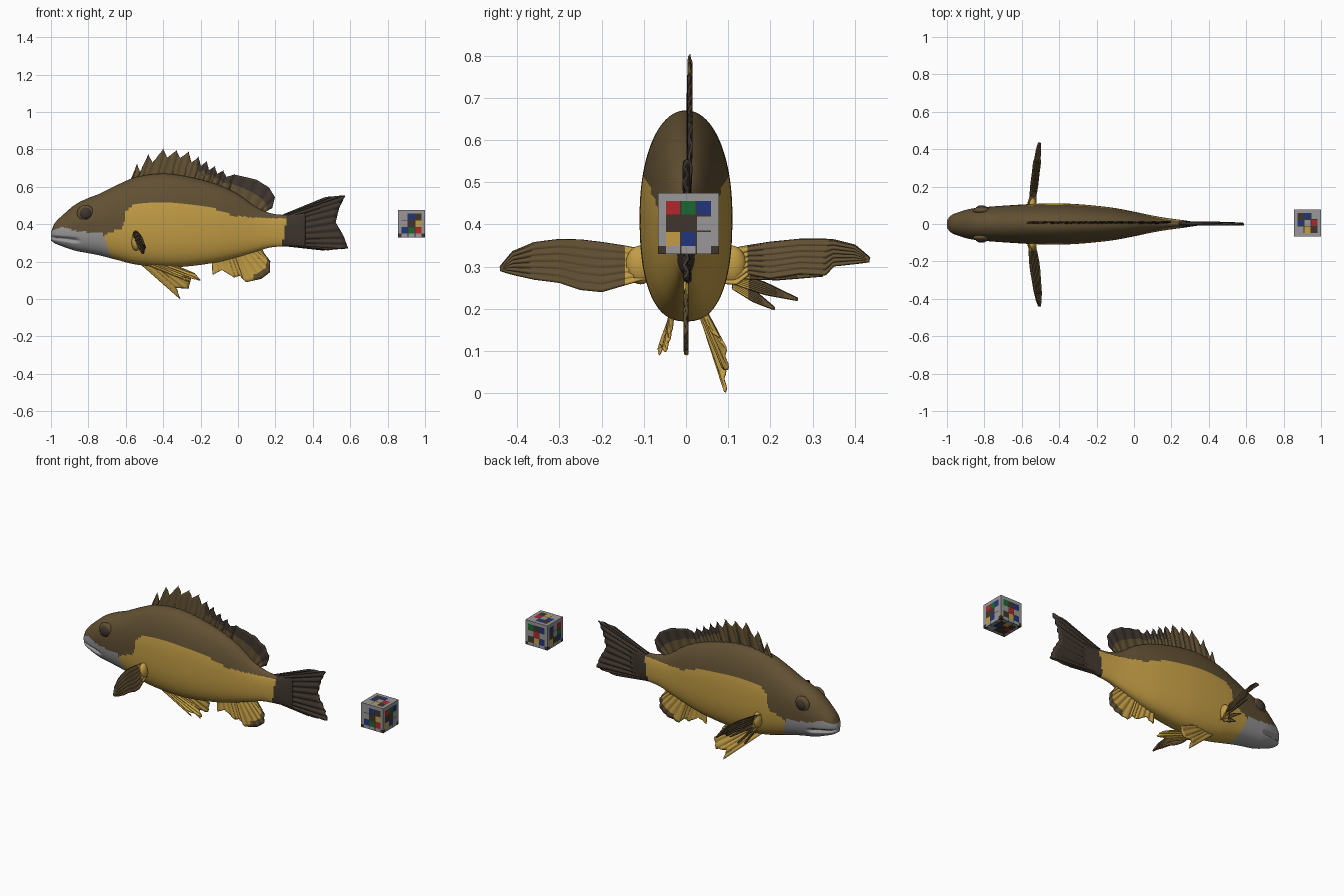
import bpy, bmesh, math
from mathutils import Vector

if "Cube" in bpy.data.objects:
    bpy.data.objects.remove(bpy.data.objects["Cube"])

def material(name, rgb):
    m = bpy.data.materials.new(name)
    m.diffuse_color = (*rgb, 1)
    m.use_nodes = True
    m.node_tree.nodes["Principled BSDF"].inputs["Base Color"].default_value = m.diffuse_color
    return m

BROWN = material("olive_brown", (.12, .08, .033))
YELLOW = material("golden_yellow", (.55, .34, .06))
DARK = material("dark_brown", (.05, .036, .027))
GREY = material("pale_grey", (.32, .31, .31))
RED = material("red", (.45, .02, .025))
GREEN = material("green", (.01, .14, .03))
BLUE = material("blue", (.015, .035, .2))

def finish(name, bm, mats, smooth=True):
    bmesh.ops.recalc_face_normals(bm, faces=bm.faces)
    me = bpy.data.meshes.new(name)
    bm.to_mesh(me)
    bm.free()
    for m in mats:
        me.materials.append(m)
    ob = bpy.data.objects.new(name, me)
    bpy.context.collection.objects.link(ob)
    for p in me.polygons:
        p.use_smooth = smooth
    return ob

def lerp_table(pts, x):
    for (a, p), (b, q) in zip(pts, pts[1:]):
        if x <= b:
            return p + (q - p) * max(0, (x - a) / (b - a))
    return pts[-1][1]

# Body stations: x, bottom, top, half width
KEYS = [(-1, .312, .36, .022), (-.98, .298, .405, .045), (-.93, .278, .455, .066),
        (-.87, .258, .505, .082), (-.8, .245, .54, .09), (-.74, .233, .563, .095),
        (-.65, .21, .608, .101), (-.55, .185, .65, .107), (-.42, .172, .67, .11),
        (-.3, .172, .66, .106), (-.12, .195, .615, .088), (0, .225, .56, .066),
        (.1, .255, .49, .045), (.17, .275, .46, .033), (.25, .282, .45, .022),
        (.36, .285, .46, .006)]

def station(x):
    """Smooth interpolation of the body stations."""
    i = max(j for j in range(len(KEYS) - 1) if KEYS[j][0] <= x + 1e-9)
    a, b = KEYS[i], KEYS[i + 1]
    p, q = KEYS[max(i - 1, 0)], KEYS[min(i + 2, len(KEYS) - 1)]
    h = b[0] - a[0]
    t = (x - a[0]) / h
    out = []
    for c in (1, 2, 3):
        m0 = (b[c] - p[c]) / (b[0] - p[0]) * h
        m1 = (q[c] - a[c]) / (q[0] - a[0]) * h
        out.append((2*t**3 - 3*t*t + 1) * a[c] + (t**3 - 2*t*t + t) * m0
                   + (3*t*t - 2*t**3) * b[c] + (t**3 - t*t) * m1)
    return out

# Colour borders along the body
LIP = [(-1, .365), (-.94, .385), (-.85, .362), (-.72, .35)]
FLANK = [(-.73, .33), (-.71, .345), (-.61, .385), (-.6, .465), (-.56, .503), (-.4, .512),
         (-.2, .505), (-.12, .48), (-.02, .445), (.1, .435), (.25, .43)]

def body_colour(c):
    if c.x > .25 + (c.z - .37) * .15:
        return 2
    if c.x < -.72 + max(0, .34 - c.z) * .35 and c.z < lerp_table(LIP, c.x):
        return 3
    return 1 if c.x > -.73 and c.z < lerp_table(FLANK, c.x) else 0

# Body: lofted rings with a groove for the mouth
bm = bmesh.new()
N, R = 150, 100
rings = []
for i in range(N + 1):
    x = -1 + 1.36 * (i / N) ** 1.25
    zb, zt, w = station(min(x, .3599))
    zc, h = (zb + zt) / 2, (zt - zb) / 2
    ring = []
    for j in range(R):
        a = 2 * math.pi * j / R
        c, s = math.cos(a), math.sin(a)
        e = 2 / (2.1 if s > 0 else 2.5)
        y = w * math.copysign(abs(c) ** e, c)
        z = zc + h * math.copysign(abs(s) ** e, s)
        if x < -.84:
            mouth = .33 - (x + 1) * .12
            y *= 1 - .3 * min(1, (-.84 - x) / .04) * math.exp(-((z - mouth) / .008) ** 2)
        ring.append(bm.verts.new((x, y, z)))
    rings.append(ring)
for a, b in zip(rings, rings[1:]):
    for j in range(R):
        bm.faces.new((a[j], a[(j + 1) % R], b[(j + 1) % R], b[j]))
bm.faces.new(rings[0])
bm.faces.new(rings[-1])
for f in bm.faces:
    f.material_index = body_colour(f.calc_center_median())
finish("body", bm, [BROWN, YELLOW, DARK, GREY])

def fin(name, pairs, mats, rule=lambda v, c: 0, push=(0, .003, 0), waves=0, across=False,
        k=8, n=10, thick=.006):
    """Sheet between paired edge points, rippled into rays and thickened."""
    bm = bmesh.new()
    rows = []
    steps = (len(pairs) - 1) * k
    for i in range(steps + 1):
        s = min(i // k, len(pairs) - 2)
        t = i / k - s
        lo = Vector(pairs[s][0]).lerp(Vector(pairs[s + 1][0]), t)
        hi = Vector(pairs[s][1]).lerp(Vector(pairs[s + 1][1]), t)
        row = []
        for j in range(n + 1):
            phase = (j / n if across else i / steps) * waves * 2 * math.pi
            row.append(bm.verts.new(lo.lerp(hi, j / n) + Vector(push) * math.sin(phase)))
        rows.append(row)
    for a, b in zip(rows, rows[1:]):
        for j in range(n):
            f = bm.faces.new((a[j], a[j + 1], b[j + 1], b[j]))
            f.material_index = rule((j + .5) / n, f.calc_center_median())
    ob = finish(name, bm, mats)
    mod = ob.modifiers.new("thickness", 'SOLIDIFY')
    mod.thickness, mod.offset = thick, 0
    return ob

# Dorsal fin: jagged spiny front, rounded soft rear
SPINES = [(-.54, .72), (-.48, .77), (-.4, .80), (-.33, .792), (-.265, .785), (-.212, .757),
          (-.168, .735), (-.125, .708), (-.08, .685), (-.02, .665)]

def root(x):
    return (x, .006, station(x)[1] - .02)

pairs = []
for i, (x, z) in enumerate(SPINES):
    pairs.append((root(x - .035), (x, .01, z)))
    if i < len(SPINES) - 1:
        nx, nz = SPINES[i + 1]
        drop = .045 - .004 * i
        pairs.append((root(x * .7 + nx * .3 - .035),
                      (x * .7 + nx * .3, .01, min(z, nz) - drop)))
for b, x, z in ((0, .04, .652), (.05, .1, .637), (.09, .165, .597), (.11, .197, .545), (.125, .183, .487)):
    pairs.append((root(b), (x, .01, z)))
fin("dorsal_fin", pairs, [BROWN, DARK],
    lambda v, c: int(v > (.45 if c.x > -.1 else .6) and c.x > -.22), waves=22, k=6)

# Dorsal spines: tapered rods along the fin
curve = bpy.data.curves.new("dorsal_spines", 'CURVE')
curve.dimensions = '3D'
curve.bevel_depth = .006
curve.bevel_resolution = 1
curve.materials.append(BROWN)
for x, z in SPINES:
    sp = curve.splines.new('POLY')
    sp.points.add(1)
    sp.points[0].co = (*root(x - .035), 1)
    sp.points[1].co = (x + .003, .01, z + .004, 1)
    sp.points[1].radius = .2
spines = bpy.data.objects.new("dorsal_spines", curve)
bpy.context.collection.objects.link(spines)
bpy.context.view_layer.objects.active = spines
spines.select_set(True)
bpy.ops.object.convert(target='MESH')

# Tail fin
fin("tail_fin", [((.24, .004, .287), (.46, .004, .262)), ((.25, .004, .295), (.588, 0, .272)),
                 ((.25, .004, .325), (.565, 0, .335)), ((.25, .004, .365), (.522, 0, .41)),
                 ((.25, .004, .41), (.54, 0, .485)), ((.25, .004, .442), (.572, 0, .553)),
                 ((.24, .004, .448), (.47, 0, .543))],
    [DARK], waves=11, push=(0, .005, 0), thick=.008)

# Anal fin
fin("anal_fin", [((-.14, 0, .21), (-.135, 0, .13)), ((-.1, 0, .22), (-.085, 0, .155)),
                 ((-.06, 0, .23), (-.02, 0, .115)), ((-.03, 0, .24), (.01, 0, .125)),
                 ((-.01, 0, .245), (.045, 0, .09)), ((.02, 0, .25), (.125, 0, .108)),
                 ((.06, 0, .265), (.17, 0, .142)), ((.09, 0, .27), (.172, 0, .2)),
                 ((.12, 0, .28), (.14, 0, .24))],
    [YELLOW, BROWN], lambda v, c: int(v > .8 and c.x > .08), waves=12)

# Pelvic fins, the two sides held differently
fin("pelvic_fin_far", [((-.53, .03, .195), (-.31, .092, .002)), ((-.48, .035, .195), (-.33, .09, .06)),
                       ((-.45, .04, .195), (-.265, .097, .055)), ((-.4, .045, .195), (-.25, .09, .115)),
                       ((-.37, .04, .195), (-.3, .06, .15))], [YELLOW], waves=6)
fin("pelvic_fin_near", [((-.52, -.025, .195), (-.26, -.065, .092)), ((-.48, -.03, .195), (-.29, -.06, .118)),
                        ((-.45, -.035, .195), (-.2, -.05, .1)), ((-.4, -.035, .195), (-.23, -.04, .135)),
                        ((-.37, -.03, .195), (-.29, -.035, .16))], [YELLOW], waves=6)

# Pectoral fins: span points are |y|, lower z, upper z
def pectoral(name, side, span):
    pairs = []
    for y, lo, hi in span:
        x = -.545 + (y - .11) * .12
        tilt = (hi - lo) * .2
        pairs.append(((x + tilt, side * y, lo), (x - tilt, side * y, hi)))
    fin(name, pairs, [BROWN, YELLOW], lambda v, c: int(abs(c.y) < .145),
        push=(.003, 0, 0), waves=6, across=True, n=24)

pectoral("pectoral_fin_near", -1, [(.09, .27, .335), (.11, .267, .342), (.15, .255, .35), (.2, .24, .358),
                                   (.25, .245, .364), (.3, .262, .365), (.36, .27, .357),
                                   (.41, .282, .335), (.44, .292, .298)])
pectoral("pectoral_fin_far", 1, [(.09, .26, .335), (.12, .258, .345), (.15, .282, .35), (.2, .272, .358),
                                 (.27, .283, .365), (.33, .28, .365), (.35, .302, .363),
                                 (.4, .308, .35), (.435, .313, .32)])
for i, (y, z) in enumerate(((.21, .2), (.265, .222), (.325, .28))):
    z0 = .262 + i * .012
    w = .013
    pectoral("loose_fin_ray_%d" % (i + 1), 1,
             [(.11, z0 - w, z0 + w), ((.11 + y) / 2, (z0 + z) / 2 - w, (z0 + z) / 2 + w),
              (y, z - .001, z + .001)])

def ball(name, loc, scale, mat):
    bm = bmesh.new()
    bmesh.ops.create_uvsphere(bm, u_segments=32, v_segments=16, radius=1)
    for v in bm.verts:
        v.co = Vector(loc) + Vector([a * b for a, b in zip(v.co, scale)])
    return finish(name, bm, [mat])

# Eyes and pectoral fin bases on both sides
for side, tag in ((-1, "near"), (1, "far")):
    ball("eye_socket_" + tag, (-.815, side * .072, .457), (.046, .02, .046), BROWN)
    ball("eye_" + tag, (-.815, side * .078, .457), (.034, .022, .034), DARK)
    ball("fin_base_" + tag, (-.545, side * .108, .304), (.024, .035, .046), YELLOW)

# Colour reference cube: bordered 3 x 3 patches on each face, rows top to bottom
CODE = "WDRGBY"
FACES = [((1, 0, 0), (0, 1, 0), "RGBDDWYBW"), ((0, -1, 0), (1, 0, 0), "WBDWDYBGR"),
         ((0, 0, 1), (1, 0, 0), "DBWBWRWYD"), ((-1, 0, 0), (0, -1, 0), "BWRDWGYDB"),
         ((0, 1, 0), (-1, 0, 0), "GDBWRWDYB"), ((0, 0, -1), (1, 0, 0), "DDWRDBDYD")]
CUTS = [-.0725, -.0535, -.0205, -.0165, .0165, .0205, .0535, .0725]
bm = bmesh.new()
for normal, right, code in FACES:
    nrm, rt = Vector(normal), Vector(right)
    up = nrm.cross(rt)
    for i in range(7):
        for j in range(7):
            corners = ((i, j), (i + 1, j), (i + 1, j + 1), (i, j + 1))
            f = bm.faces.new([bm.verts.new(Vector((.9275, .006, .4025)) + nrm * .0725
                                           + rt * CUTS[a] + up * CUTS[b]) for a, b in corners])
            if i % 2 and j % 2:
                f.material_index = CODE.index(code[(2 - j // 2) * 3 + i // 2])
            else:
                f.material_index = 1 if 0 < i < 6 and 0 < j < 6 else 0
bmesh.ops.remove_doubles(bm, verts=bm.verts, dist=.0001)
for f in bm.faces:  # dark seat behind the patches reaches part of the border
    if f.material_index == 0 and f.calc_area() < .0004 and f.calc_center_median().z < .36:
        f.material_index = 1
finish("colour_cube", bm, [GREY, DARK, RED, GREEN, BLUE, YELLOW], smooth=False)
